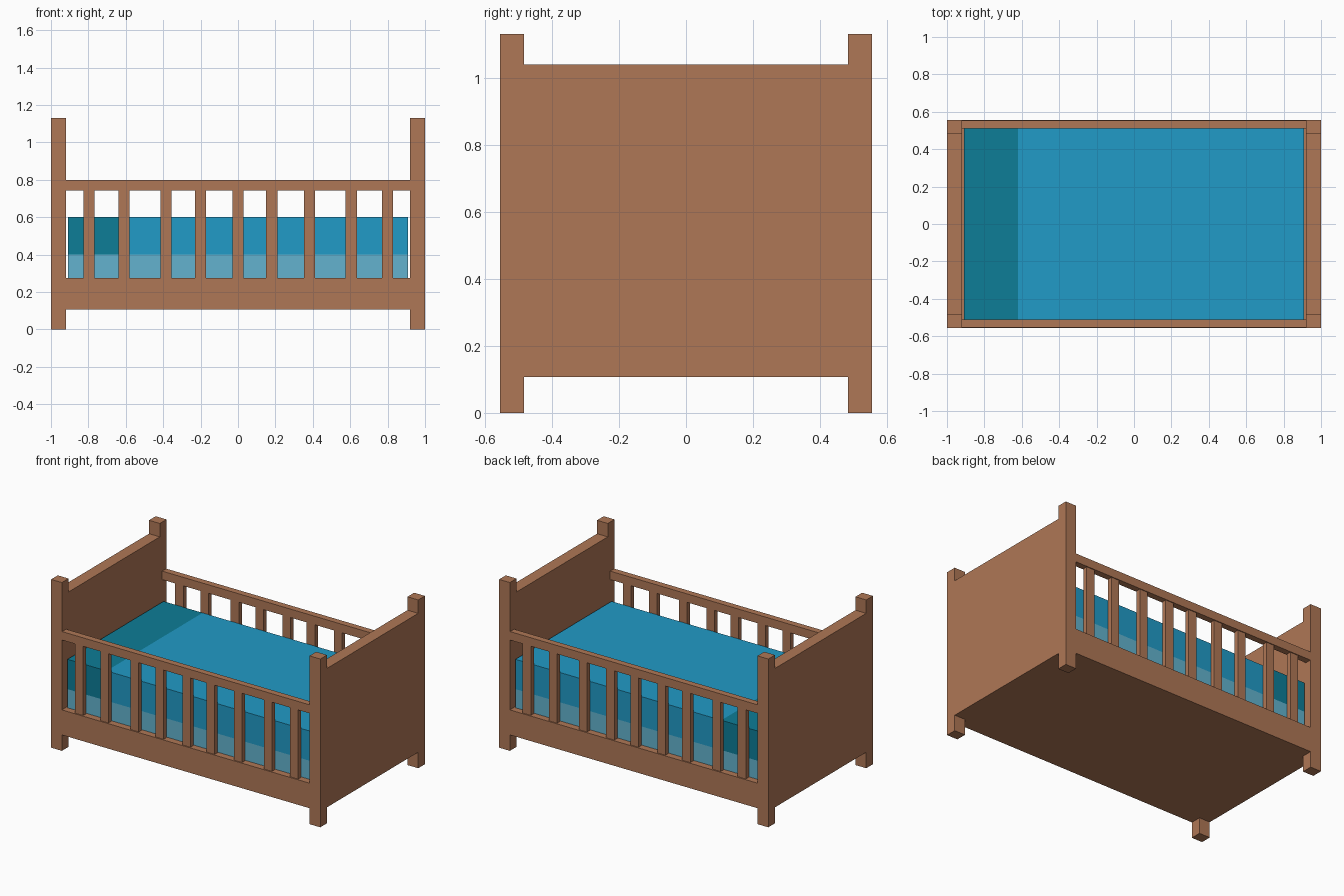
import bpy, bmesh
from mathutils import Vector

if "Cube" in bpy.data.objects:
    bpy.data.objects.remove(bpy.data.objects["Cube"])


def material(name, rgb):
    m = bpy.data.materials.new(name)
    m.diffuse_color = (*rgb, 1)
    m.use_nodes = True
    m.node_tree.nodes["Principled BSDF"].inputs["Base Color"].default_value = m.diffuse_color
    return m


wood = material("wood", (0.43, 0.185, 0.093))
blue = material("blanket_blue", (0.015, 0.325, 0.57))
teal = material("pillow_teal", (0.004, 0.205, 0.31))
pale = material("mattress_pale_blue", (0.125, 0.45, 0.62))


def box(name, x, y, z, mat):
    """Box from (min, max) ranges along each axis."""
    lo, hi = (Vector(c) for c in zip(x, y, z))
    bm = bmesh.new()
    bmesh.ops.create_cube(bm, size=1)
    bmesh.ops.scale(bm, vec=hi - lo, verts=bm.verts)
    bmesh.ops.translate(bm, vec=(lo + hi) / 2, verts=bm.verts)
    mesh = bpy.data.meshes.new(name)
    bm.to_mesh(mesh)
    bm.free()
    mesh.materials.append(mat)
    ob = bpy.data.objects.new(name, mesh)
    bpy.context.collection.objects.link(ob)
    return ob


def flip(r, sign):
    return tuple(sorted(sign * v for v in r))


# Corner posts and end boards
for sx, end in ((-1, "head"), (1, "foot")):
    x = flip((0.92, 1.0), sx)
    for sy, side in ((-1, "front"), (1, "back")):
        box(f"{end}_{side}_post", x, flip((0.484, 0.555), sy), (0, 1.13), wood)
    box(f"{end}board", x, (-0.484, 0.484), (0.107, 1.04), wood)

# Solid base whose edges form the lower rails
box("base", (-0.92, 0.92), (-0.555, 0.555), (0.107, 0.275), wood)

# Side rails and slats
slats = (-0.797, -0.61, -0.385, -0.20, 0.0, 0.18, 0.383, 0.605, 0.80)
for sy, side in ((-1, "front"), (1, "back")):
    box(f"{side}_top_rail", (-0.92, 0.92), flip((0.51, 0.553), sy), (0.743, 0.80), wood)
    for i, x in enumerate(slats):
        box(f"{side}_slat_{i + 1}", (x - 0.03, x + 0.03), flip((0.515, 0.547), sy),
            (0.275, 0.743), wood)

# Bedding
box("mattress", (-0.91, 0.91), (-0.51, 0.51), (0.275, 0.40), pale)
box("pillow", (-0.91, -0.62), (-0.51, 0.51), (0.40, 0.60), teal)
box("blanket", (-0.62, 0.91), (-0.51, 0.51), (0.40, 0.60), blue)
